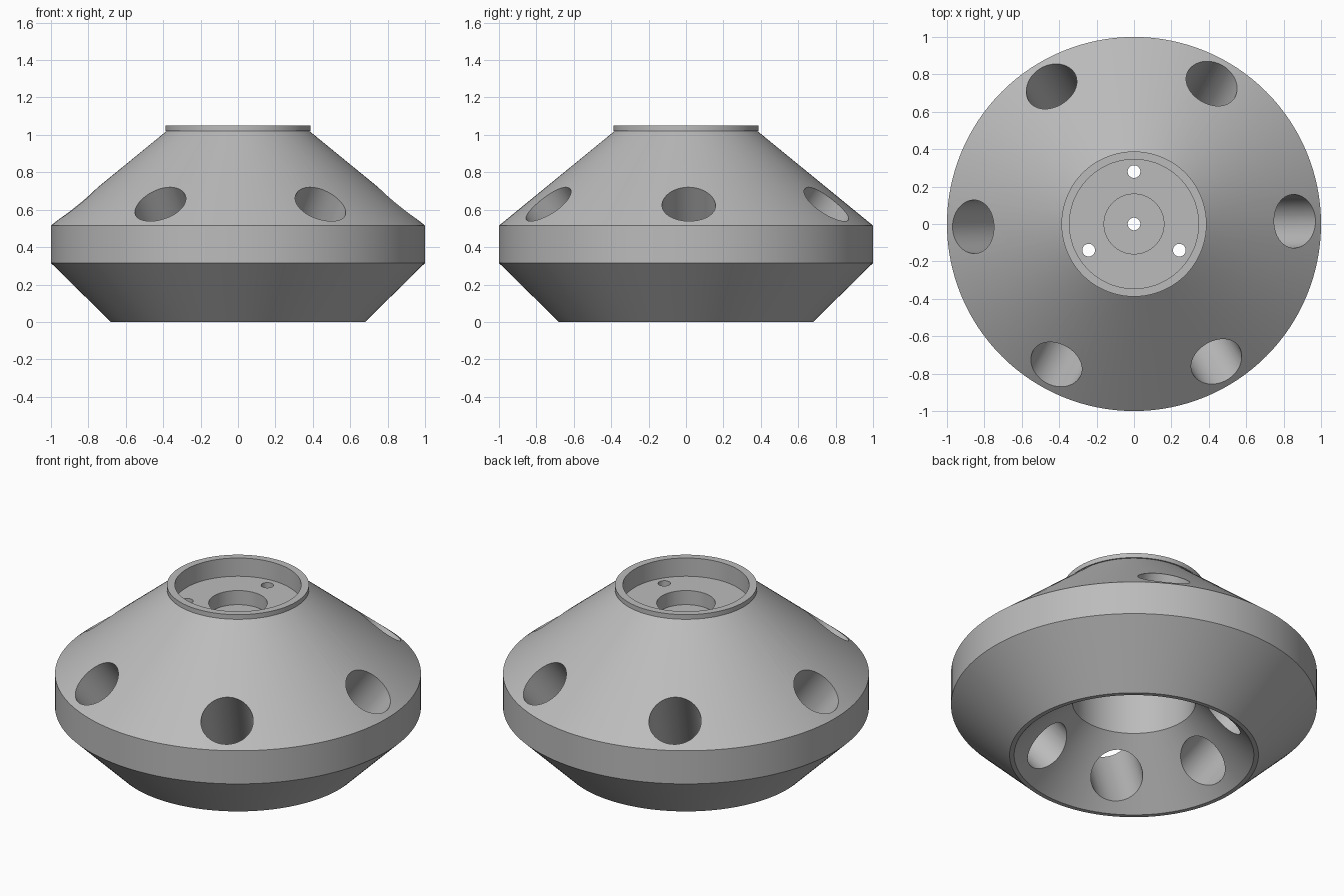
import bpy, bmesh, math
from mathutils import Matrix, Vector

cube = bpy.data.objects.get("Cube")
if cube:
    bpy.data.objects.remove(cube, do_unlink=True)

SEGMENTS = 128

grey = bpy.data.materials.new("matte_grey")
grey.use_nodes = True
color = (0.5, 0.5, 0.5, 1)
grey.diffuse_color = color
grey.node_tree.nodes["Principled BSDF"].inputs["Base Color"].default_value = color


def add_object(name, bm):
    bmesh.ops.recalc_face_normals(bm, faces=bm.faces)
    mesh = bpy.data.meshes.new(name)
    bm.to_mesh(mesh)
    bm.free()
    obj = bpy.data.objects.new(name, mesh)
    bpy.context.collection.objects.link(obj)
    mesh.materials.append(grey)
    return obj


def lathe(name, profile):
    """Turn a closed (radius, height) profile around the z axis."""
    bm = bmesh.new()
    rings = []
    for i in range(SEGMENTS):
        a = math.tau * i / SEGMENTS
        rings.append([bm.verts.new((r * math.cos(a), r * math.sin(a), z)) for r, z in profile])
    for i, ring in enumerate(rings):
        following = rings[(i + 1) % SEGMENTS]
        for j in range(len(profile)):
            k = (j + 1) % len(profile)
            bm.faces.new((ring[j], following[j], following[k], ring[k]))
    return add_object(name, bm)


def drill(bm, center, direction, radius, length, sides):
    """Add one cylinder to a set of cutters."""
    turn = Vector(direction).to_track_quat("Z", "Y").to_matrix().to_4x4()
    bmesh.ops.create_cone(bm, cap_ends=True, segments=sides, radius1=radius, radius2=radius,
                          depth=length, matrix=Matrix.Translation(center) @ turn)


# Turned body: outer skin, recessed top with counterbore, lower pocket, flared mouth
body = lathe("turned_body", [
    (0.68, 0), (1, 0.315), (1, 0.515), (0.38, 1.022), (0.388, 1.022), (0.388, 1.05),
    (0.345, 1.05), (0.345, 0.94), (0.16, 0.94), (0.16, 0.855), (0.034, 0.855),
    (0.034, 0.77), (0.336, 0.77), (0.336, 0.33), (0.655, 0),
])

# Six slanted through holes, then three vertical screw holes
cutters = bmesh.new()
tilt = math.radians(53)
for i in range(6):
    a = math.radians(1 + 60 * i)
    out = Vector((math.cos(a), math.sin(a), 0))
    axis = out * math.cos(tilt) + Vector((0, 0, math.sin(tilt)))
    mouth = out * 0.86 + Vector((0, 0, 0.63))
    drill(cutters, mouth - axis * 0.3, axis, 0.143, 1.1, 64)
for i in range(3):
    a = math.radians(90 + 120 * i)
    drill(cutters, Vector((0.28 * math.cos(a), 0.28 * math.sin(a), 0.85)), (0, 0, 1), 0.034, 0.3, 32)
holes = add_object("hole_cutters", cutters)
holes.hide_render = True

cut = body.modifiers.new("holes", "BOOLEAN")
cut.operation = "DIFFERENCE"
cut.solver = "EXACT"
cut.object = holes

bpy.ops.object.select_all(action="DESELECT")
body.select_set(True)
bpy.context.view_layer.objects.active = body
bpy.ops.object.modifier_apply(modifier=cut.name)
bpy.data.objects.remove(holes, do_unlink=True)
bpy.ops.object.shade_smooth_by_angle(angle=math.radians(25))
